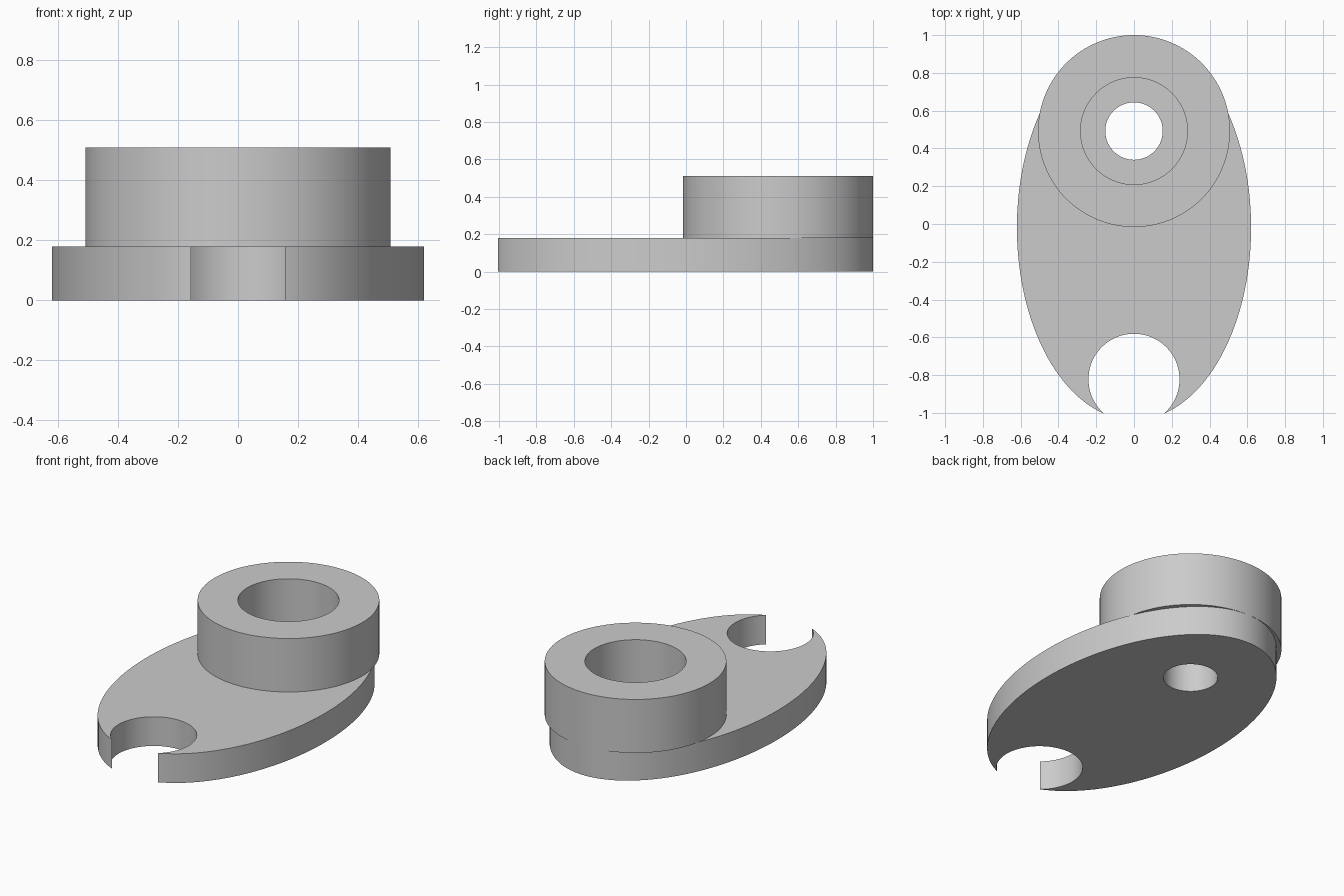
import bpy
import math

cube = bpy.data.objects.get("Cube")
if cube:
    bpy.data.objects.remove(cube, do_unlink=True)

PLATE_TOP, RING_TOP = 0.18, 0.51
RING_Y = 0.492

grey = bpy.data.materials.new("plain grey")
grey.use_nodes = True
colour = (0.6, 0.6, 0.6, 1)
grey.diffuse_color = colour
grey.node_tree.nodes["Principled BSDF"].inputs["Base Color"].default_value = colour


def disc(name, y, rx, ry, z0, z1, sides=128):
    """Upright elliptical cylinder between two heights."""
    bpy.ops.mesh.primitive_cylinder_add(
        vertices=sides, radius=1, depth=1, location=(0, y, (z0 + z1) / 2))
    ob = bpy.context.object
    ob.name = name
    ob.scale = (rx, ry, z1 - z0)
    bpy.ops.object.transform_apply(location=True, rotation=True, scale=True)
    ob.data.materials.append(grey)
    return ob


def cut(body, y, radius):
    """Drill a round vertical hole through a body."""
    cutter = disc("cutter", y, radius, radius, -0.2, 0.8, 96)
    cutter.hide_render = True
    mod = body.modifiers.new("hole", 'BOOLEAN')
    mod.operation = 'DIFFERENCE'
    mod.solver = 'EXACT'
    mod.object = cutter
    bpy.ops.object.select_all(action='DESELECT')
    bpy.context.view_layer.objects.active = body
    body.select_set(True)
    bpy.ops.object.modifier_apply(modifier=mod.name)
    bpy.data.objects.remove(cutter, do_unlink=True)


# Oval plate with a small through hole and an open round notch at the front
base_plate = disc("base_plate", -0.019, 0.62, 1.019, 0, PLATE_TOP)
cut(base_plate, RING_Y, 0.152)
cut(base_plate, -0.822, 0.241)

# Thick collar standing on the rear of the plate, with a wide bore
collar = disc("collar", RING_Y, 0.508, 0.508, PLATE_TOP, RING_TOP)
cut(collar, RING_Y, 0.283)

for part in (base_plate, collar):
    bpy.ops.object.select_all(action='DESELECT')
    bpy.context.view_layer.objects.active = part
    part.select_set(True)
    bpy.ops.object.shade_smooth_by_angle(angle=math.radians(30))
